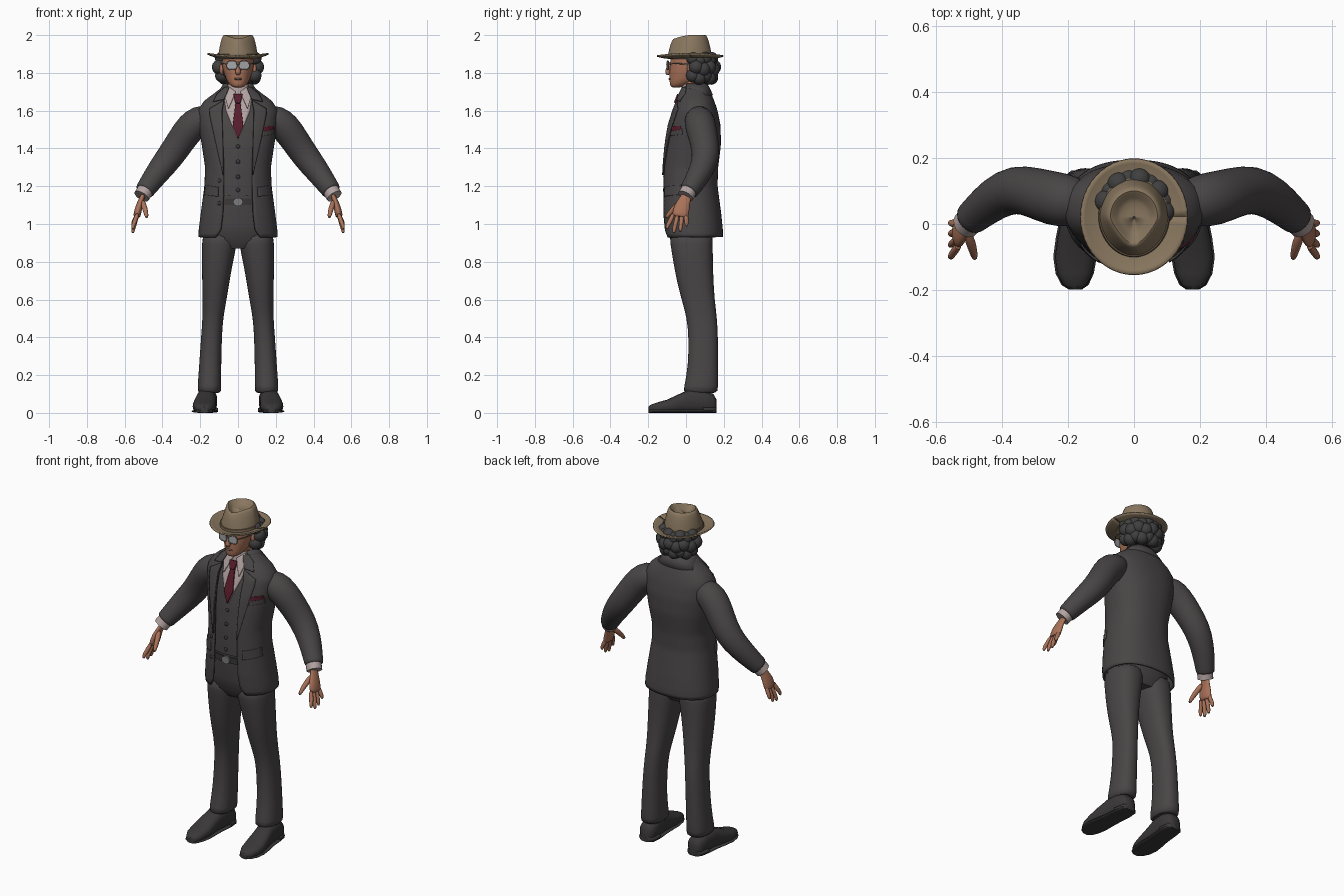
import bpy, bmesh
from math import sin, cos, pi, asin, radians
from mathutils import Vector

cube = bpy.data.objects.get("Cube")
if cube:
    bpy.data.objects.remove(cube)


def material(name, r, g, b):
    m = bpy.data.materials.new(name)
    m.use_nodes = True
    m.diffuse_color = (r, g, b, 1)
    node = m.node_tree.nodes["Principled BSDF"]
    node.inputs["Base Color"].default_value = (r, g, b, 1)
    node.inputs["Roughness"].default_value = 0.8
    return m


SUIT = material("charcoal cloth", .066, .06, .061)
SHOE = material("dark leather", .042, .039, .039)
FELT = material("tan felt", .25, .185, .115)
BAND = material("brown ribbon", .17, .12, .075)
SKIN = material("skin", .40, .17, .10)
HAIR = material("dark grey hair", .05, .05, .05)
SHIRT = material("pale shirt", .45, .37, .36)
TIE = material("burgundy silk", .10, .012, .025)
LENS = material("grey lens", .38, .38, .40)
METAL = material("dull metal", .2, .2, .2)


def finish(bm, name, mat, mirror=False, thick=0, sub=0):
    bmesh.ops.recalc_face_normals(bm, faces=bm.faces)
    me = bpy.data.meshes.new(name)
    bm.to_mesh(me)
    bm.free()
    me.materials.append(mat)
    me.shade_smooth()
    me.set_sharp_from_angle(angle=radians(50))
    ob = bpy.data.objects.new(name, me)
    bpy.context.scene.collection.objects.link(ob)
    if thick:
        mod = ob.modifiers.new("Solidify", "SOLIDIFY")
        mod.thickness, mod.offset = thick, 0
    if sub:
        ob.modifiers.new("Subsurf", "SUBSURF").levels = sub
        ob.modifiers["Subsurf"].render_levels = sub
    if mirror:
        ob.modifiers.new("Mirror", "MIRROR").use_mirror_merge = False
    return ob


def skin(name, rings, mat, closed=True, **opts):
    """Bridge rows of points; closed rows become a capped solid."""
    bm = bmesh.new()
    rows = [[bm.verts.new(p) for p in ring] for ring in rings]
    n = len(rows[0])
    for a, b in zip(rows, rows[1:]):
        for i in range(n if closed else n - 1):
            j = (i + 1) % n
            bm.faces.new((a[i], a[j], b[j], b[i]))
    if closed:
        bm.faces.new(rows[0])
        bm.faces.new(rows[-1])
    return finish(bm, name, mat, **opts)


def power(v, n):
    return abs(v) ** (2 / n) * (1 if v >= 0 else -1)


def oval(z, rx, yf, yb, cx=0, n=2.3, seg=32, gap=0):
    """Level ring from front yf to back yb, with an optional front gap."""
    start = asin(min(1, gap / rx) ** (n / 2)) if gap else 0
    count = seg + 1 if gap else seg
    out = []
    for i in range(count):
        a = start + (2 * pi - 2 * start) * i / seg
        out.append((cx + rx * power(sin(a), n),
                    (yf + yb) / 2 - (yb - yf) / 2 * power(cos(a), n), z))
    return out


def tube(name, path, mat, seg=16, flat=1, **opts):
    """Round tube through (x, y, z, radius) points; flat thins it sideways."""
    pts = [Vector(p[:3]) for p in path]
    rings = []
    for i, p in enumerate(path):
        t = (pts[min(i + 1, len(pts) - 1)] - pts[max(i - 1, 0)]).normalized()
        ref = Vector((0, 1, 0)) if abs(t.y) < .9 else Vector((0, 0, 1))
        u = (ref - t * t.dot(ref)).normalized()
        v = t.cross(u)
        rings.append([pts[i] + p[3] * (u * cos(a) + v * flat * sin(a))
                      for a in (2 * pi * k / seg for k in range(seg))])
    return skin(name, rings, mat, **opts)


def blobs(name, items, mat, **opts):
    bm = bmesh.new()
    for centre, size in items:
        new = bmesh.ops.create_icosphere(bm, subdivisions=3, radius=1)["verts"]
        for v in new:
            v.co = Vector(centre) + v.co * Vector(size)
    return finish(bm, name, mat, **opts)


def lookup(table, z):
    for a, b in zip(table, table[1:]):
        if z <= b[0]:
            t = max(0, (z - a[0]) / (b[0] - a[0]))
            return [p + (q - p) * t for p, q in zip(a[1:], b[1:])]
    return table[-1][1:]


# Jacket sections: height, half width, front, back, half opening
TORSO = [(.93, .205, -.112, .19, .115), (.97, .203, -.118, .19, .09),
         (1.05, .193, -.124, .182, .08), (1.2, .173, -.125, .162, .075),
         (1.3, .169, -.122, .165, .075), (1.42, .187, -.11, .18, .08),
         (1.52, .204, -.092, .178, .084), (1.6, .208, -.066, .162, .084),
         (1.65, .175, -.046, .145, .075), (1.69, .12, -.03, .128, .064),
         (1.725, .075, -.015, .113, .05)]


def front(x, z, off):
    rx, yf, yb, _ = lookup(TORSO, z)
    k = min(.985, abs(x) / rx)
    return (yf + yb) / 2 - (yb - yf) / 2 * (1 - k ** 2.3) ** (1 / 2.3) - off


def along(pts, t):
    f = t * (len(pts) - 1)
    i = min(int(f), len(pts) - 2)
    return Vector(pts[i]).lerp(Vector(pts[i + 1]), f - i)


def patch(name, left, right, mat, off=.004, thick=.007, **opts):
    """Cloth plate laid on the chest between two (x, z) edges."""
    rows = []
    for r in range(13):
        a, b = along(left, r / 12), along(right, r / 12)
        line = [a.lerp(b, c / 8) for c in range(9)]
        rows.append([(p.x, front(p.x, p.y, off), p.y) for p in line])
    return skin(name, rows, mat, closed=False, thick=thick, **opts)


# Jacket, waistcoat and trouser seat
levels = [.93 + .795 * i / 40 for i in range(41)]
rows = []
for z in levels:
    rx, yf, yb, gap = lookup(TORSO, z)
    rows.append(oval(z, rx, yf, yb, gap=gap, seg=56))
skin("jacket", rows, SUIT, closed=False, thick=.01)
rows = []
for z in levels[11:]:
    rx, yf, yb, _ = lookup(TORSO, z)
    rows.append(oval(z, rx - .013, yf + .012, yb - .013))
skin("waistcoat", rows, SUIT)
skin("trouser_seat", [oval(.87, .12, -.05, .11), oval(.92, .183, -.085, .14),
                      oval(1, .18, -.1, .15), oval(1.15, .155, -.105, .135)], SUIT)
skin("belt", [oval(z, .158, -.111, .138) for z in (1.1, 1.135)], SHOE)
tube("belt_buckle", [(0, -.108, 1.117, .022), (0, -.12, 1.117, .022)], METAL, flat=1.2)

# Lapels, collar and pockets
patch("lapels", [(.074, 1.655), (.085, 1.6), (.08, 1.45), (.076, 1.26)],
      [(.15, 1.61), (.148, 1.57), (.122, 1.45), (.079, 1.26)], SUIT, off=.01, mirror=True)
patch("jacket_collar_fronts", [(.048, 1.722), (.06, 1.69), (.074, 1.66)],
      [(.07, 1.722), (.108, 1.69), (.13, 1.648)], SUIT, off=.012, mirror=True)
skin("jacket_collar", [oval(1.68, .125, -.02, .137, gap=.075),
                       oval(1.715, .088, -.015, .122, gap=.06),
                       oval(1.742, .07, -.01, .106, gap=.055)], SUIT, closed=False, thick=.012)
patch("pocket_flaps", [(.105, 1.195), (.105, 1.145)], [(.171, 1.205), (.178, 1.155)],
      SUIT, off=.008, thick=.01, mirror=True)
patch("breast_pocket", [(.13, 1.495), (.13, 1.465)], [(.19, 1.505), (.188, 1.475)],
      SUIT, off=.006, thick=.008)
patch("pocket_square", [(.135, 1.515), (.135, 1.49)], [(.188, 1.52), (.188, 1.5)], TIE, off=.007)

# Shirt and tie
patch("shirt_front", [(-.078, 1.715), (-.064, 1.6), (-.002, 1.45)],
      [(.078, 1.715), (.064, 1.6), (.002, 1.45)], SHIRT, off=-.01)
skin("shirt_collar_band", [oval(1.68, .068, -.028, .1), oval(1.735, .059, -.022, .09)], SHIRT)
patch("shirt_collar_points", [(.012, 1.70), (.028, 1.66), (.048, 1.615)],
      [(.052, 1.728), (.072, 1.68), (.052, 1.612)], SHIRT, off=.004, mirror=True)
patch("tie_blade", [(-.012, 1.65), (-.028, 1.52), (-.002, 1.455)],
      [(.012, 1.65), (.028, 1.52), (.002, 1.455)], TIE, off=-.002, thick=.009)
patch("tie_knot", [(-.024, 1.685), (-.013, 1.64)], [(.024, 1.685), (.013, 1.64)],
      TIE, off=.006, thick=.018)

# Buttons
spots = [(0, z, -.009) for z in (1.41, 1.33, 1.25, 1.18)] + [(-.098, z, .005) for z in (1.23, 1.11)]
blobs("buttons", [((x, front(x, z, d), z), (.011, .006, .011)) for x, z, d in spots], SHOE)

# Sleeves, cuffs and hands
tube("sleeves", [(.13, .06, 1.57, .06), (.2, .07, 1.553, .082), (.25, .078, 1.515, .083),
                 (.3, .095, 1.445, .077), (.36, .108, 1.355, .074), (.42, .08, 1.28, .066),
                 (.47, .038, 1.21, .056), (.493, .018, 1.178, .052), (.497, .014, 1.172, .05)],
     SUIT, seg=20, sub=1, mirror=True)
tube("shirt_cuffs", [(.48, .026, 1.195, .044), (.51, -.002, 1.147, .043)], SHIRT, mirror=True)
tube("palms", [(.497, .01, 1.165, .028), (.512, -.006, 1.13, .03), (.525, -.022, 1.09, .043),
               (.534, -.03, 1.05, .045), (.537, -.032, 1.035, .038)],
     SKIN, flat=.45, sub=1, mirror=True)
tube("thumbs", [(.508, -.02, 1.125, .015), (.495, -.058, 1.088, .016), (.487, -.085, 1.06, .013),
                (.482, -.108, 1.03, .009)], SKIN, seg=10, sub=1, mirror=True)
for name, base, tip, z in (("index", -.065, -.1, .97), ("middle", -.043, -.064, .95),
                           ("ring", -.02, -.03, .957), ("little", 0, .003, .985)):
    tube(name + "_fingers", [(.53, base, 1.06, .012), (.546, (base + tip) / 2, (1.06 + z) / 2, .0125),
                             (.556, tip, z + .02, .011), (.557, tip, z, .007)],
         SKIN, seg=10, sub=1, mirror=True)

# Trouser legs: height, inner x, outer x, front, back
LEG = [(.97, .002, .185, -.09, .145), (.9, .004, .192, -.085, .142), (.8, .026, .192, -.068, .143),
       (.7, .044, .19, -.05, .146), (.6, .06, .187, -.024, .152), (.5, .079, .188, .005, .165),
       (.4, .085, .196, .013, .17), (.25, .089, .206, .012, .17), (.13, .088, .215, -.012, .17),
       (.1, .088, .216, -.018, .17)]
skin("trouser_legs", [oval(z, (b - a) / 2, yf, yb, cx=(a + b) / 2, seg=24)
                      for z, a, b, yf, yb in LEG], SUIT, sub=1, mirror=True)

# Shoes: y, centre x, half width, height
LAST = [(.162, .16, .026, .07), (.145, .16, .045, .1), (.09, .162, .052, .125), (.02, .168, .052, .125),
        (-.04, .175, .057, .098), (-.1, .179, .061, .07), (-.15, .18, .053, .056),
        (-.185, .179, .036, .044), (-.198, .178, .016, .034)]


def shoe(name, grow, cap, last):
    rings = []
    for y, cx, w, h in last:
        h = min(h, cap)
        rings.append([(cx + (w + grow) * power(cos(a), 2.6), y, h / 2 + h / 2 * power(sin(a), 2.6))
                      for a in (2 * pi * k / 20 for k in range(20))])
    skin(name, rings, SHOE, mirror=True)


shoe("shoes", 0, 1, LAST)
shoe("soles", .005, .017, LAST)
shoe("heels", .005, .035, LAST[:3])

# Head and face
FACE = [(1.722, .024, -.074, -.03), (1.732, .04, -.085, .01), (1.755, .058, -.087, .06),
        (1.78, .068, -.087, .1), (1.81, .077, -.088, .12), (1.84, .082, -.083, .13),
        (1.875, .085, -.085, .135), (1.91, .083, -.078, .13), (1.94, .06, -.05, .1)]
skin("head", [oval(z, rx, yf, yb, n=2.1) for z, rx, yf, yb in FACE], SKIN, sub=1)
skin("neck", [oval(1.68, .054, -.02, .09), oval(1.79, .052, -.03, .09)], SKIN)
tube("nose", [(0, -.078, 1.86, .009), (0, -.092, 1.83, .011), (0, -.1, 1.802, .0155),
              (0, -.088, 1.79, .012)], SKIN, seg=12, sub=1)
blobs("lips", [((0, -.084, 1.768), (.023, .008, .006))], BAND)
blobs("ears", [((.087, .025, 1.82), (.012, .02, .032))], SKIN, mirror=True)

# Glasses
lens = [(.033 + .027 * power(cos(a), 2.8), 1.84 + .023 * power(sin(a), 2.8))
        for a in (2 * pi * k / 28 for k in range(28))]
skin("lenses", [[(x, y + abs(x) * .15, z) for x, z in lens] for y in (-.102, -.098)], LENS, mirror=True)
tube("rims", [(x, -.101 + x * .15, z, .003) for x, z in lens + lens[:1]], METAL, seg=8, mirror=True)
tube("temples", [(.06, -.09, 1.847, .003), (.083, -.055, 1.85, .003), (.088, .03, 1.845, .003)],
     METAL, seg=8, mirror=True)
tube("nose_bridge", [(-.008, -.103, 1.846, .003), (.008, -.103, 1.846, .003)], METAL, seg=8)

# Curly hair wrapped around the back and sides
curls = [((0, .065, 1.835), (.103, .095, .085))]
for row, (z, rad, size) in enumerate(((1.87, .09, .035), (1.825, .1, .039), (1.78, .088, .037))):
    for i in range(9):
        a = pi * (i + .5 * (row % 2) - .25) / 8.5
        curls.append(((rad * cos(a), .045 + rad * 1.02 * sin(a), z + .006 * (-1) ** i),
                      (size, size, size)))
blobs("hair", curls, HAIR)


# Hat: brim, pinched crown and ribbon
def hat_ring(scale, z, n=48):
    h = (z - 1.875) / .125
    ring = []
    for k in range(n):
        a = 2 * pi * k / n
        nose = max(0, -sin(a)) ** 1.5 * h
        ring.append((.106 * scale * cos(a) * (1 - .4 * max(0, -sin(a)) * h),
                     .02 + .118 * scale * sin(a), z - .018 * nose))
    return ring


skin("hat_crown", [hat_ring(s, z) for s, z in (
    (1, 1.875), (.97, 1.905), (.92, 1.935), (.86, 1.963), (.8, 1.985), (.74, 1.997), (.68, 2),
    (.61, 1.995), (.5, 1.98), (.38, 1.972), (.2, 1.97), (.03, 1.969))], FELT)
skin("hat_ribbon", [hat_ring(s, z) for s, z in ((1.03, 1.876), (1.01, 1.9), (.97, 1.902))], BAND)
rows = []
for t in [i / 6 for i in range(7)]:
    rows.append([((.09 + .072 * t) * cos(a), .022 + (.1 + .076 * t) * sin(a),
                  1.878 + .012 * t * t + .012 * t * cos(a) ** 2)
                 for a in (2 * pi * k / 48 for k in range(49))])
skin("hat_brim", rows, FELT, closed=False, thick=.008)
